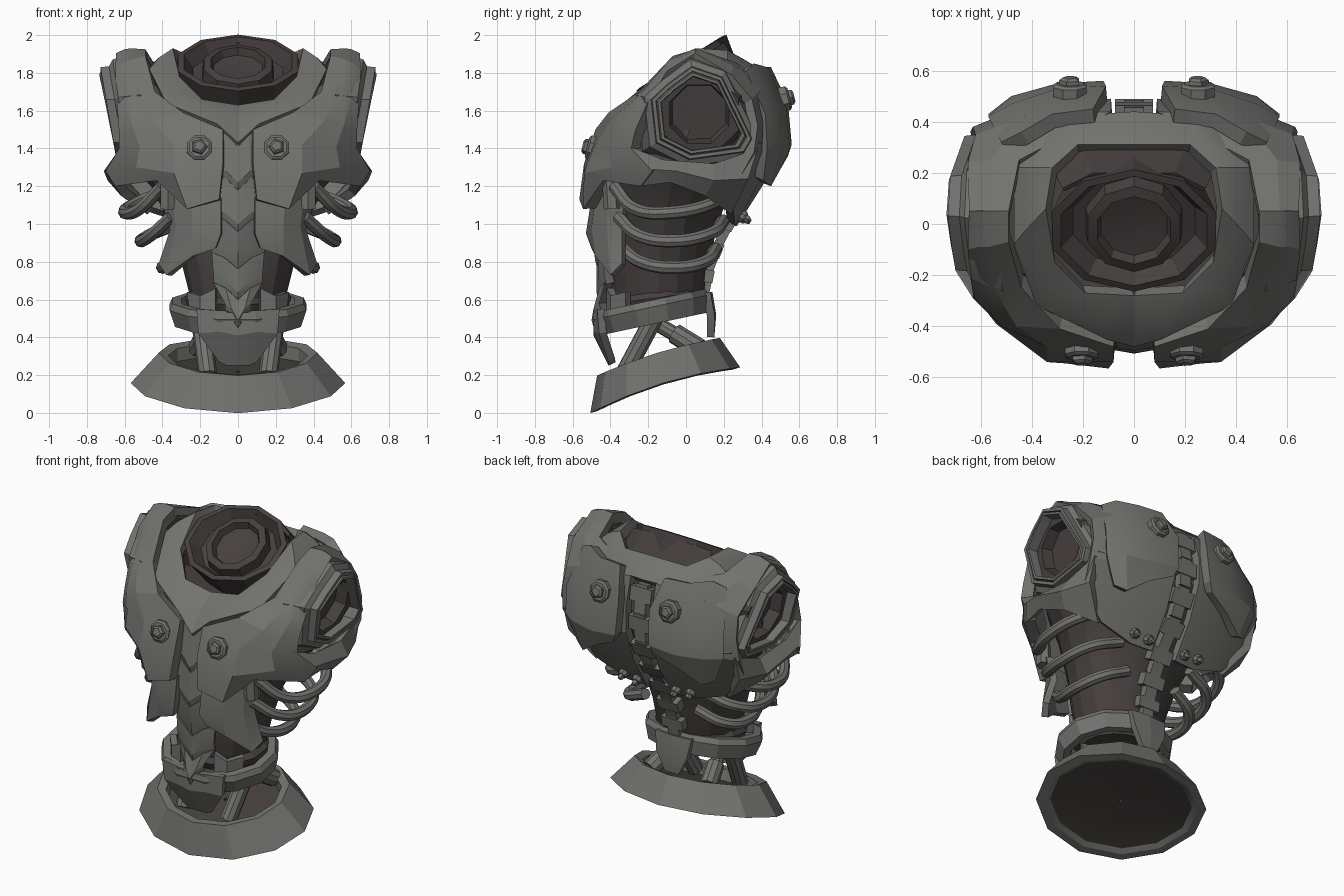
import bpy, bmesh, math
from mathutils import Vector, Matrix


def material(name, rgb):
    m = bpy.data.materials.new(name)
    m.diffuse_color = (*rgb, 1)
    return m


GREY = material("armour grey", (0.168, 0.171, 0.158))
DARK = material("dark core", (0.062, 0.052, 0.050))


def finish(name, bm, mat, mirror=False, thick=0, recalc=True):
    if recalc:
        bmesh.ops.recalc_face_normals(bm, faces=bm.faces[:])
    me = bpy.data.meshes.new(name)
    bm.to_mesh(me)
    bm.free()
    me.materials.append(mat)
    ob = bpy.data.objects.new(name, me)
    bpy.context.collection.objects.link(ob)
    if thick:
        s = ob.modifiers.new("thickness", 'SOLIDIFY')
        s.thickness, s.offset = thick, -1
    if mirror:
        ob.modifiers.new("mirror", 'MIRROR')
    # apply the modifiers so that the rims stay crisp
    bpy.context.view_layer.update()
    new = bpy.data.meshes.new_from_object(ob.evaluated_get(bpy.context.evaluated_depsgraph_get()))
    ob.modifiers.clear()
    ob.data = new
    bpy.context.view_layer.objects.active = ob
    bpy.ops.object.select_all(action='DESELECT')
    ob.select_set(True)
    bpy.ops.object.shade_smooth_by_angle(angle=math.radians(20))
    return ob


def plate(name, rows, thick=0.05, back=False, mirror=True, mat=GREY):
    """Thick curved plate from a grid of points, listed top to bottom."""
    bm = bmesh.new()
    g = [[bm.verts.new(p) for p in r] for r in rows]
    for a, b in zip(g, g[1:]):
        for i in range(len(a) - 1):
            f = [a[i], b[i], b[i + 1], a[i + 1]]
            bm.faces.new(f[::-1] if back else f)
    return finish(name, bm, mat, mirror, thick, False)


def loft(name, rings, mat, mirror=False, caps=True, closed=False):
    bm = bmesh.new()
    g = [[bm.verts.new(p) for p in r] for r in rings]
    n = len(g[0])
    pairs = list(zip(g, g[1:])) + ([(g[-1], g[0])] if closed else [])
    for a, b in pairs:
        for i in range(n):
            bm.faces.new((a[i], a[(i + 1) % n], b[(i + 1) % n], b[i]))
    if caps and not closed:
        bm.faces.new(g[0])
        bm.faces.new(g[-1])
    return finish(name, bm, mat, mirror)


def lathe(name, prof, n, mw, mat, sy=1.0, turn=0.5, **kw):
    """Turned form: profile of (radius, height) about the local z axis of mw."""
    t = [2 * math.pi * (i + turn) / n for i in range(n)]
    return loft(name, [[mw @ Vector((r * math.cos(a), r * sy * math.sin(a), h)) for a in t]
                       for r, h in prof], mat, **kw)


def tilt(y, z, deg):
    return Matrix.Translation((0, y, z)) @ Matrix.Rotation(math.radians(deg), 4, 'X')


def aim(p, d):
    return Matrix.Translation(p) @ Vector(d).to_track_quat('Z', 'Y').to_matrix().to_4x4()


def rod(name, a, b, r, n=10, mat=GREY):
    a, b = Vector(a), Vector(b)
    lathe(name, [(r, 0), (r, (b - a).length)], n, aim(a, b - a), mat, mirror=True)


# pelvis skirt with its dark bowl, bent up slightly at the hips
P = tilt(-0.11, 0.12, 17)
skirt = [(0.568, 0.415, 0), (0.42, 0.34, 0.18), (0.37, 0.29, 0.17), (0.37, 0.28, 0.08), (0.47, 0.34, 0.02), (0.51, 0.37, 0)]
bowl = [(0.01, 0.01, 0.10), (0.38, 0.29, 0.10), (0.49, 0.36, 0.015), (0.40, 0.29, 0.03), (0.25, 0.18, 0.04), (0.01, 0.01, 0.05)]
for name, prof, mat in [("pelvis_skirt", skirt, GREY), ("pelvis_bowl", bowl, DARK)]:
    loft(name, [[P @ Vector((rx * math.cos(a), ry * math.sin(a) + 0.1 * h, h + 0.04 * (rx * math.cos(a) / 0.57) ** 2))
                 for a in [math.pi * i / 6 for i in range(12)]] for rx, ry, h in prof], mat, closed=True)

# waist pistons
rod("front_piston", (0.16, -0.33, 0.20), (0.20, -0.17, 0.50), 0.05)
rod("rear_piston", (0.21, 0.07, 0.34), (0.13, -0.20, 0.50), 0.04)
rod("rear_piston_sleeve", (0.21, 0.07, 0.34), (0.17, -0.06, 0.42), 0.055)

# waist band with front tongue and rear tail
lathe("waist_band", [(0.345, -0.06), (0.375, 0.03), (0.36, 0.065), (0.31, 0.065), (0.30, -0.06)],
      12, tilt(-0.18, 0.53, 12), GREY, 0.87, closed=True)
plate("front_tongue", [[(0, -0.49, 0.45), (0.06, -0.49, 0.54), (0.22, -0.47, 0.55)],
                       [(0, -0.49, 0.41), (0.1, -0.49, 0.43), (0.21, -0.46, 0.42)],
                       [(0, -0.41, 0.25), (0.06, -0.41, 0.25), (0.10, -0.41, 0.27)]], 0.04)
plate("rear_tail", [[(0, 0.14, 0.64), (0.13, 0.13, 0.64)], [(0, 0.16, 0.52), (0.11, 0.15, 0.52)],
                    [(0, 0.15, 0.40), (0.05, 0.15, 0.40)]], 0.04, True)

# dark abdomen core: (z, half width, front y, back y)
core = [(0.52, 0.23, -0.37, 0.06), (0.60, 0.25, -0.39, 0.10), (0.80, 0.30, -0.40, 0.12),
        (1.00, 0.36, -0.40, 0.17), (1.20, 0.46, -0.40, 0.24), (1.32, 0.58, -0.40, 0.32), (1.5, 0.55, -0.34, 0.38)]
loft("abdomen_core", [[(w * math.cos(t), (f + b) / 2 + (b - f) / 2 * math.sin(t), z)
                       for t in [2 * math.pi * i / 16 for i in range(16)]] for z, w, f, b in core], DARK)
lathe("abdomen_hem", [(0.27, 0), (0.29, 0.05), (0.26, 0.08)], 12, tilt(-0.15, 0.56, 8), DARK, 0.9)

# ribs
ribs = [[(0.40, -0.38, 1.20), (0.52, -0.27, 1.08), (0.60, -0.08, 1.06), (0.54, 0.14, 1.11), (0.33, 0.23, 1.19)],
        [(0.35, -0.36, 1.04), (0.46, -0.25, 0.94), (0.515, -0.06, 0.91), (0.45, 0.13, 0.95), (0.26, 0.20, 1.02)],
        [(0.30, -0.35, 0.88), (0.36, -0.24, 0.80), (0.40, -0.05, 0.77), (0.34, 0.10, 0.80), (0.18, 0.16, 0.87)]]
for k, path in enumerate(ribs):
    cu = bpy.data.curves.new("rib_path", 'CURVE')
    cu.dimensions, cu.bevel_depth, cu.bevel_resolution = '3D', 0.034, 2
    cu.resolution_u, cu.use_fill_caps = 6, True
    sp = cu.splines.new('BEZIER')
    sp.bezier_points.add(len(path) - 1)
    for bp, p in zip(sp.bezier_points, path):
        bp.co = p
        bp.handle_left_type = bp.handle_right_type = 'AUTO'
    tmp = bpy.data.objects.new("rib_path", cu)
    bpy.context.collection.objects.link(tmp)
    bpy.context.view_layer.update()
    bm = bmesh.new()
    bm.from_mesh(bpy.data.meshes.new_from_object(tmp.evaluated_get(bpy.context.evaluated_depsgraph_get())))
    bpy.data.objects.remove(tmp)
    finish("rib_%d" % (k + 1), bm, GREY, True)
rod("rib_bracket", (0.37, -0.40, 1.24), (0.37, -0.39, 1.08), 0.045, 6)

# sternum: overlapping chevron segments (z, half width, y)
st = [(1.44, 0.12, -0.46), (1.18, 0.13, -0.49), (0.96, 0.14, -0.50), (0.76, 0.14, -0.475), (0.60, 0.13, -0.47), (0.45, 0.07, -0.495)]
for k, ((z0, w0, y0), (z1, w1, y1)) in enumerate(zip(st, st[1:])):
    plate("sternum_%d" % (k + 1), [[(0, y0, z0), (w0 / 2, y0 + 0.01, z0 + 0.06), (w0, y0 + 0.04, z0 + 0.09)],
          [(0, y1 - 0.005, z1 + 0.04), (w1 / 2, y1 + 0.005, z1 + 0.10), (w1, y1 + 0.035, z1 + 0.13)],
          [(0, y1 + 0.01, z1 - 0.01), (w1 / 2, y1 + 0.02, z1 + 0.05), (w1, y1 + 0.05, z1 + 0.08)]], 0.05)
plate("belly_panel", [[(0.12, -0.42, 0.66), (0.20, -0.40, 0.62), (0.27, -0.32, 0.64)],
                      [(0.12, -0.42, 0.54), (0.20, -0.40, 0.54), (0.26, -0.32, 0.55)]], 0.04)

# abdominal guard plates
plate("abdominal_guard", [[(0.09, -0.50, 1.14), (0.25, -0.48, 1.14), (0.35, -0.41, 1.14), (0.40, -0.33, 1.10)],
                          [(0.09, -0.53, 0.95), (0.24, -0.50, 0.98), (0.33, -0.42, 0.99), (0.36, -0.34, 0.97)],
                          [(0.12, -0.50, 0.87), (0.24, -0.48, 0.83), (0.38, -0.40, 0.73), (0.42, -0.34, 0.79)]], 0.04)

# chest plates, running up over the shoulders
crest = [(0.49, 0.05, 1.925), (0.57, 0.05, 1.93), (0.60, 0.05, 1.925), (0.645, 0.05, 1.905)]
plate("chest_plate", [crest,
                      [(0.49, -0.07, 1.89), (0.57, -0.09, 1.87), (0.61, -0.09, 1.85), (0.65, -0.10, 1.81)],
                      [(0.44, -0.25, 1.70), (0.55, -0.25, 1.68), (0.60, -0.24, 1.66), (0.64, -0.21, 1.63)],
                      [(0.29, -0.41, 1.59), (0.46, -0.40, 1.55), (0.56, -0.35, 1.52), (0.63, -0.27, 1.49)],
                      [(0.08, -0.48, 1.50), (0.34, -0.48, 1.42), (0.52, -0.40, 1.41), (0.63, -0.29, 1.40)],
                      [(0.08, -0.54, 1.32), (0.34, -0.54, 1.27), (0.54, -0.39, 1.30), (0.70, -0.18, 1.28)],
                      [(0.10, -0.565, 1.13), (0.27, -0.545, 1.08), (0.43, -0.44, 1.23), (0.65, -0.24, 1.20)]], 0.07)

# underarm panel
plate("underarm_panel", [[(0.62, -0.30, 1.41), (0.64, -0.12, 1.34), (0.64, 0.15, 1.32), (0.62, 0.38, 1.40)],
                         [(0.69, -0.19, 1.29), (0.71, -0.05, 1.28), (0.69, 0.15, 1.23), (0.62, 0.33, 1.24)],
                         [(0.64, -0.25, 1.20), (0.66, -0.08, 1.22), (0.62, 0.10, 1.15), (0.48, 0.24, 1.05)]], 0.05)

# back shell and raised back plates
plate("back_shell", [[crest[0], crest[1], crest[3]],
                     [(0.45, 0.25, 1.86), (0.56, 0.25, 1.84), (0.65, 0.24, 1.79)],
                     [(0.09, 0.44, 1.77), (0.43, 0.42, 1.74), (0.62, 0.35, 1.66)],
                     [(0.09, 0.49, 1.60), (0.41, 0.47, 1.57), (0.63, 0.38, 1.52)],
                     [(0.09, 0.49, 1.42), (0.40, 0.47, 1.40), (0.64, 0.36, 1.38)],
                     [(0.09, 0.41, 1.21), (0.35, 0.38, 1.21), (0.62, 0.27, 1.22)],
                     [(0.09, 0.27, 0.99), (0.24, 0.26, 0.99), (0.46, 0.25, 1.06)]], 0.05, True)
plate("back_plate", [[(0.16, 0.45, 1.83), (0.32, 0.43, 1.83), (0.44, 0.36, 1.85), (0.52, 0.32, 1.81)],
                     [(0.11, 0.54, 1.64), (0.30, 0.53, 1.62), (0.48, 0.47, 1.60), (0.57, 0.42, 1.58)],
                     [(0.12, 0.56, 1.42), (0.30, 0.55, 1.40), (0.48, 0.50, 1.40), (0.57, 0.43, 1.40)],
                     [(0.15, 0.54, 1.36), (0.30, 0.50, 1.29), (0.43, 0.45, 1.20), (0.50, 0.41, 1.23)]], 0.06, True)

# neck collar band
inner = [(0, -0.28, 1.63), (0.19, -0.27, 1.66), (0.31, -0.15, 1.78), (0.345, 0.06, 1.93), (0.32, 0.22, 1.92), (0.22, 0.31, 1.87), (0, 0.31, 1.87)]
mid = [(0, -0.40, 1.54), (0.12, -0.38, 1.60), (0.35, -0.26, 1.70), (0.42, -0.02, 1.88), (0.40, 0.22, 1.89), (0.24, 0.36, 1.84), (0, 0.36, 1.84)]
outer = [(0, -0.48, 1.43), (0.11, -0.45, 1.53), (0.38, -0.32, 1.64), (0.47, -0.08, 1.82), (0.47, 0.22, 1.83), (0.28, 0.42, 1.77), (0, 0.44, 1.77)]
plate("neck_collar", [inner, mid, outer], 0.06)

# dark neck socket with stepped rings
N = tilt(-0.02, 1.845, 32)
lathe("neck_socket", [(0.28, -0.22), (0.335, 0.01), (0.30, 0.015), (0.25, -0.06), (0.06, -0.07)], 10, N, DARK, 0.84)
lathe("neck_ring", [(0.20, -0.08), (0.19, 0.0), (0.15, 0.01), (0.135, -0.03), (0.06, -0.04)], 10, N, DARK, 1.04)
plate("neck_back_wall", [[(0, 0.20, 1.97), (0.16, 0.20, 1.96), (0.28, 0.14, 1.92)],
                         [(0, 0.30, 1.82), (0.20, 0.30, 1.82), (0.31, 0.20, 1.84)]], 0.02, True, mat=DARK)

# shoulder sockets: faceted grey frame around a dark cup (outline in y, z)
hole = [(-0.185, 1.66), (-0.10, 1.74), (0.03, 1.835), (0.19, 1.78), (0.35, 1.45), (0.31, 1.38), (0.02, 1.34), (-0.16, 1.43)]


def frame(s, h):
    return [(0.67 + h + 0.17 * (z - 1.58), 0.07 + (y - 0.07) * s, 1.58 + (z - 1.58) * s) for y, z in hole]


loft("shoulder_frame", [frame(s, h) for s, h in [(1.3, -0.17), (1.14, -0.05), (1.0, -0.03), (0.98, 0.015),
     (0.90, 0.015), (0.89, 0.0), (0.86, 0.02), (0.80, 0.02), (0.78, -0.08)]], GREY, True, False)
S = aim((0.64, 0.07, 1.58), (1, 0, -0.17))
lathe("shoulder_cup", [(0.26, -0.08), (0.225, -0.01), (0.17, -0.01), (0.15, -0.10), (0.05, -0.11)], 8, S, DARK, mirror=True)

# spine vertebrae
sp = [(0.45, 1.74), (0.48, 1.56), (0.47, 1.38), (0.39, 1.21), (0.28, 1.06), (0.20, 0.91), (0.145, 0.77), (0.12, 0.64)]
for k, ((y0, z0), (y1, z1)) in enumerate(zip(sp, sp[1:])):
    d = Vector((0, y1 - y0, z1 - z0))
    rot = math.atan2(d.y, -d.z)
    for name, size, f in [("vertebra", (0.15, 0.06, 0.5), 0.35), ("spine_link", (0.08, 0.05, 1.0), 0.5)]:
        bm = bmesh.new()
        c = Matrix.Translation(Vector((0, y0 - 0.02, z0)) + d * f) @ Matrix.Rotation(rot, 4, 'X')
        bmesh.ops.create_cube(bm, size=1, matrix=c @ Matrix.Diagonal((size[0], size[1], size[2] * d.length, 1)))
        finish("%s_%d" % (name, k + 1), bm, GREY)

# bolts
for name, p, d, r in [("chest_bolt", (0.205, -0.49, 1.40), (0, -1, 0.25), 0.07),
                      ("back_bolt", (0.25, 0.515, 1.66), (0, 1, 0.25), 0.07),
                      ("lower_back_bolt", (0.14, 0.29, 1.04), (0, 0.85, -0.5), 0.032),
                      ("lower_back_bolt", (0.24, 0.285, 1.05), (0.1, 0.85, -0.5), 0.032)]:
    lathe(name + "_base", [(r, -0.03), (r, 0.025), (r * 0.8, 0.035)], 8, aim(p, d), GREY, mirror=True)
    lathe(name + "_head", [(r * 0.65, 0.02), (r * 0.6, 0.05), (r * 0.4, 0.06)], 5, aim(p, d), GREY, mirror=True)
